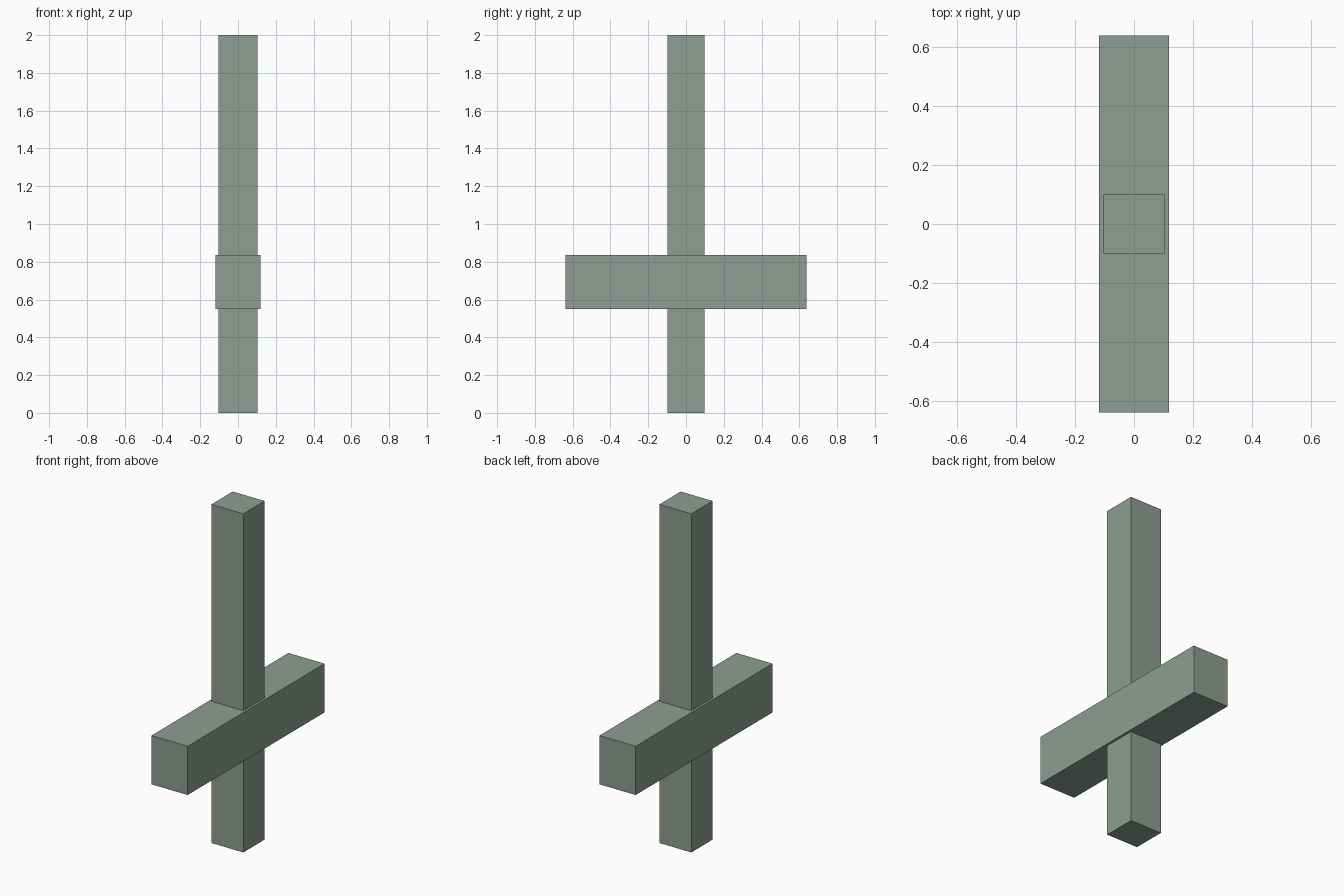
import bpy

if "Cube" in bpy.data.objects:
    bpy.data.objects.remove(bpy.data.objects["Cube"])

# Single grey-green colour
mat = bpy.data.materials.new("grey_green")
mat.diffuse_color = (0.27, 0.342, 0.292, 1.0)
mat.use_nodes = True
mat.node_tree.nodes["Principled BSDF"].inputs["Base Color"].default_value = mat.diffuse_color


def box(name, size, z_min):
    """Box centred on x and y, resting on z_min."""
    bpy.ops.mesh.primitive_cube_add(size=1, location=(0, 0, z_min + size[2] / 2))
    obj = bpy.context.object
    obj.name = name
    obj.scale = size
    bpy.ops.object.transform_apply(location=False, rotation=False, scale=True)
    obj.data.materials.append(mat)
    return obj


# Upright post running through the beam
box("upright_post", (0.208, 0.198, 2.0), 0.0)

# Cross beam along y, slightly thicker than the post
box("cross_beam", (0.236, 1.277, 0.288), 0.549)
